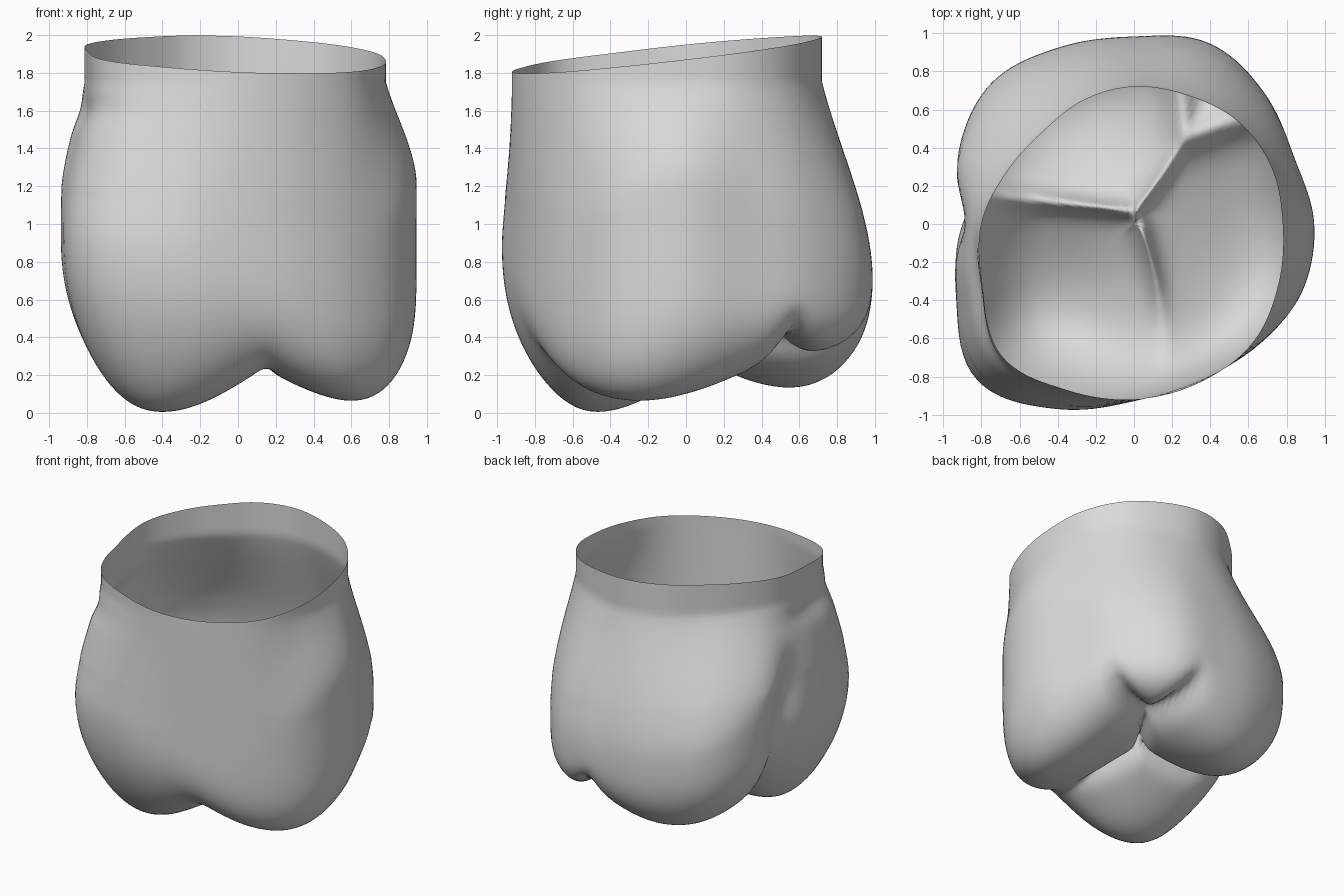
import bpy
import bmesh
from math import sin, cos, pi, exp

cube = bpy.data.objects.get("Cube")
if cube:
    bpy.data.objects.remove(cube, do_unlink=True)

SEGMENTS, WALL_ROWS, CAP_ROWS, FLOOR_ROWS = 144, 32, 26, 24
CORE = 0.5   # share of the radius where the underside stops curving up
CEILING = 0.5   # height the underside levels off towards

# Radii around the vertical axis, counter-clockwise from +x in equal steps
RIM = [.78, .78, .765, .73, .72, .70, .68, .72, .80, .86, .98, .94, .92, .90, .88, .82]
HIP = [.945, .91, .97, 1.03, .985, 1.01, 1.055, 1.0, .93, 1.01, 1.17, 1.06, .93, .89, .91, .95]

# Lobes under the body: x, y, lowest z, steepness in x and in y
LOBES = [(-.42, -.50, .00, 1.0, 1.0),   # right thigh
         (.70, -.30, .05, 0.8, 0.5),    # left thigh
         (.15, -.66, .34, 0.8, 0.8),    # web between the thighs
         (-.30, .58, .15, 1.0, 1.0),    # right seat
         (.50, .66, .42, 0.6, 0.6)]     # left seat


def clamp(v):
    return max(0.0, min(1.0, v))


def smooth(v):
    v = clamp(v)
    return v * v * (3 - 2 * v)


def around(radii, angle):
    """Smooth closed curve through evenly spaced radii."""
    n = len(radii)
    t = (angle / (2 * pi) % 1) * n
    i, f = int(t), t - int(t)
    a, b, c, d = (radii[(i + k) % n] for k in (-1, 0, 1, 2))
    return b + f / 2 * (c - a + f * (2 * a - 5 * b + 4 * c - d + f * (3 * (b - c) + d - a)))


def wall_radius(angle, z):
    """Waistband flaring into the hips, with a groove and a fold on the right."""
    full = 0.7 + 0.5 * cos(angle) ** 4
    s = clamp((1.75 - z) / (1.75 - full))
    flare = (1 - (1 - s) ** 2 + smooth(s)) / 2
    rim, hip = around(RIM, angle), around(HIP, angle)
    radius = rim + (hip - rim) * flare
    groove_angle = 2.86 + 0.3 * smooth((z - 0.4) / 1.1)
    groove = exp(-((angle - groove_angle) / 0.16) ** 2) * smooth((1.6 - z) / 0.6)
    fold = exp(-((angle - 3.6) / 0.4) ** 2 - ((z - 1.6) / 0.08) ** 2)
    return radius - 0.07 * groove - 0.03 * fold


def floor_height(x, y):
    """Rounded lobes that meet in creases, raised towards the back."""
    heights = sorted(z + kx * (x - cx) ** 2 + ky * (y - cy) ** 2
                     for cx, cy, z, kx, ky in LOBES)
    crease = 0.18 * smooth((y + 0.6) / 0.6) * exp(-(heights[1] - heights[0]) / 0.07)
    return CEILING * (1 - exp(-heights[0] / CEILING)) + crease


def cap_top(angle):
    return 0.8 - 0.1 * (cos(angle) + 0.7 * sin(angle))


def wall_point(angle, u):
    radius = around(RIM, angle)
    rim_z = 1.91 + 0.115 * radius * sin(angle) - 0.05 * radius * cos(angle)
    z = rim_z + (cap_top(angle) - rim_z) * u
    r = wall_radius(angle, z)
    return r * cos(angle), r * sin(angle), z


def under_point(angle, share):
    top = cap_top(angle)
    r = wall_radius(angle, top) * share
    x, y = r * cos(angle), r * sin(angle)
    q = clamp((share - CORE) / (1 - CORE))
    # Fuller corners at the back and at the front of the left thigh
    n = 2.2 + max(0.0, sin(angle)) + 1.5 * max(0.0, cos(angle + pi / 4)) ** 3
    curve = 1 - max(0.0, 1 - q ** n) ** (1 / n)
    low = floor_height(x, y)
    return x, y, low + (top - low) * curve


# Rings from the open rim down the wall and in under the body
angles = [2 * pi * i / SEGMENTS for i in range(SEGMENTS)]
shares = [CORE + (1 - CORE) * cos(pi / 2 * i / CAP_ROWS) for i in range(1, CAP_ROWS + 1)]
shares += [CORE * (1 - i / FLOOR_ROWS) for i in range(1, FLOOR_ROWS)]

bm = bmesh.new()
rings = [[bm.verts.new(wall_point(a, i / WALL_ROWS)) for a in angles]
         for i in range(WALL_ROWS + 1)]
rings += [[bm.verts.new(under_point(a, s)) for a in angles] for s in shares]
for upper, lower in zip(rings, rings[1:]):
    for i in range(SEGMENTS):
        j = (i + 1) % SEGMENTS
        bm.faces.new((upper[i], lower[i], lower[j], upper[j]))
centre = bm.verts.new((0, 0, floor_height(0, 0)))
for i in range(SEGMENTS):
    bm.faces.new((rings[-1][i], centre, rings[-1][(i + 1) % SEGMENTS]))

# Soften the creases
soft = [v for ring in rings[WALL_ROWS - 8:] for v in ring] + [centre]
for _ in range(4):
    bmesh.ops.smooth_vert(bm, verts=soft, factor=0.5,
                          use_axis_x=True, use_axis_y=True, use_axis_z=True)
bm.normal_update()

mesh = bpy.data.meshes.new("lower_torso")
bm.to_mesh(mesh)
bm.free()
body = bpy.data.objects.new("lower_torso", mesh)
bpy.context.collection.objects.link(body)

# Plain grey surface
grey = bpy.data.materials.new("plain_grey")
grey.use_nodes = True
colour = (0.7, 0.7, 0.7, 1)
grey.diffuse_color = colour
grey.node_tree.nodes["Principled BSDF"].inputs["Base Color"].default_value = colour
mesh.materials.append(grey)
for face in mesh.polygons:
    face.use_smooth = True
